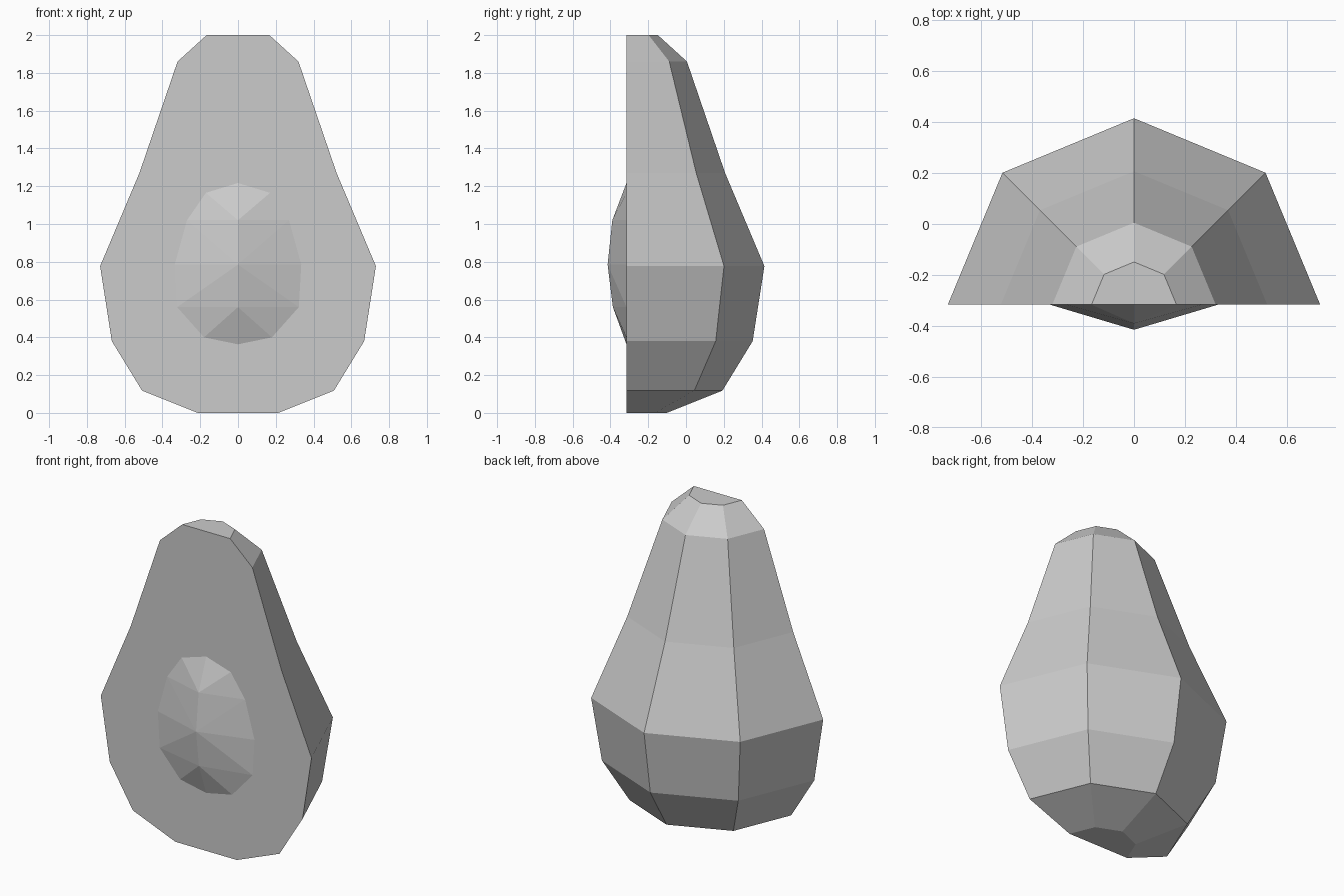
import bpy, bmesh, math

if "Cube" in bpy.data.objects:
    bpy.data.objects.remove(bpy.data.objects["Cube"])

CUT_Y = -0.315  # plane of the cut face


def finish(bm, name):
    bmesh.ops.recalc_face_normals(bm, faces=bm.faces[:])
    mesh = bpy.data.meshes.new(name)
    bm.to_mesh(mesh)
    bm.free()
    obj = bpy.data.objects.new(name, mesh)
    bpy.context.collection.objects.link(obj)
    return obj


# Halved fruit: half-octagon rings lofted along a (radius, height) profile
profile = [(0.213, 0), (0.508, 0.118), (0.668, 0.38), (0.73, 0.777),
           (0.522, 1.27), (0.32, 1.86), (0.166, 2.0)]
bm = bmesh.new()
rings = []
for r, z in profile:
    angles = [math.pi * i / 4 for i in range(5)]
    rings.append([bm.verts.new((r * math.cos(a), CUT_Y + r * math.sin(a), z))
                  for a in angles])
for low, high in zip(rings, rings[1:]):
    for i in range(5):
        j = (i + 1) % 5
        bm.faces.new((low[i], low[j], high[j], high[i]))
bm.faces.new(rings[0])
bm.faces.new(rings[-1])
finish(bm, "avocado_half")

# Seed: faceted dome from a mirrored rim and a centre ridge, sunk into the flesh
rim = [(0, 1.217), (0.17, 1.165), (0.27, 1.02), (0.335, 0.785),
       (0.322, 0.56), (0.18, 0.40), (0, 0.363)]
ridge = [(-0.39, 1.02), (-0.415, 0.785), (-0.387, 0.56)]
bm = bmesh.new()
for x, z in rim:
    for side in ((1, -1) if x else (1,)):
        for y in (CUT_Y, CUT_Y + 0.05):
            bm.verts.new((side * x, y, z))
for y, z in ridge:
    bm.verts.new((0, y, z))
bmesh.ops.convex_hull(bm, input=bm.verts[:])
finish(bm, "seed")
